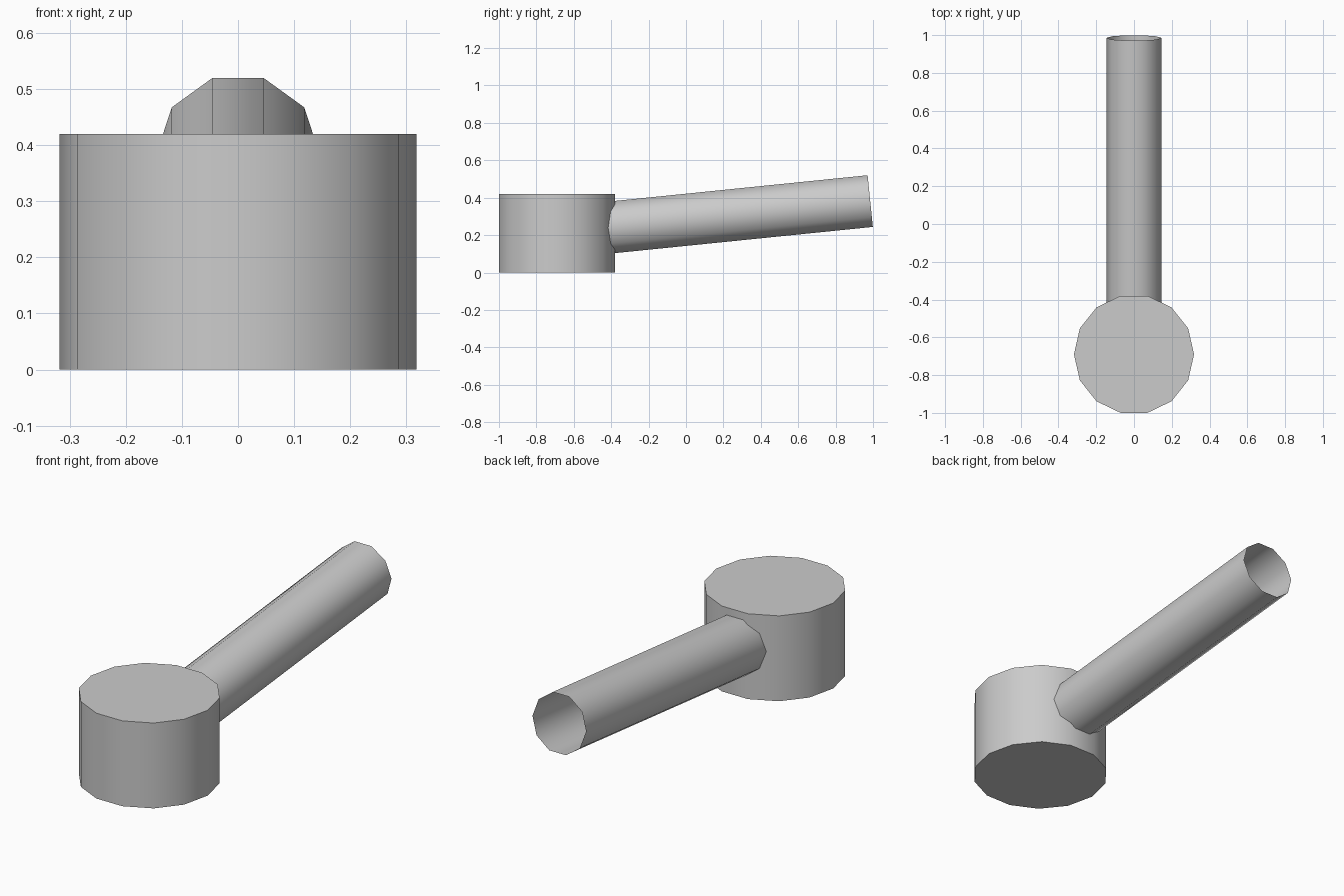
import bpy
import math

if "Cube" in bpy.data.objects:
    bpy.data.objects.remove(bpy.data.objects["Cube"])

grey = bpy.data.materials.new("grey")
grey.diffuse_color = (0.6, 0.6, 0.6, 1)
grey.use_nodes = True
grey.node_tree.nodes["Principled BSDF"].inputs["Base Color"].default_value = grey.diffuse_color


def prism(name, sides, radius, depth, center, rotation=(0, 0, 0), fill='NGON', turn=0.0):
    """Smooth-sided prism with a corner on the local +x axis (plus turn)."""
    bpy.ops.mesh.primitive_cylinder_add(vertices=sides, radius=radius, depth=depth,
                                        end_fill_type=fill)
    ob = bpy.context.object
    ob.name = name
    # put the first corner on +x, then turn
    ob.rotation_euler = (0, 0, turn - math.pi / 2)
    bpy.ops.object.transform_apply(location=False, rotation=True, scale=False)
    ob.location = center
    ob.rotation_euler = rotation
    ob.data.materials.append(grey)
    bpy.ops.object.shade_smooth_by_angle(angle=math.radians(50))
    return ob


# Head: closed fourteen-sided block
prism("head", 14, 0.318, 0.42, (0, -0.69, 0.21))

# Handle: open ten-sided tube, rising gently backwards out of the head
tilt = math.radians(5.8)
length = 1.53
end_y, end_z = 0.985, 0.382
center = (0, end_y - math.cos(tilt) * length / 2, end_z - math.sin(tilt) * length / 2)
prism("handle", 10, 0.146, length, center, (tilt - math.pi / 2, 0, 0), 'NOTHING')
